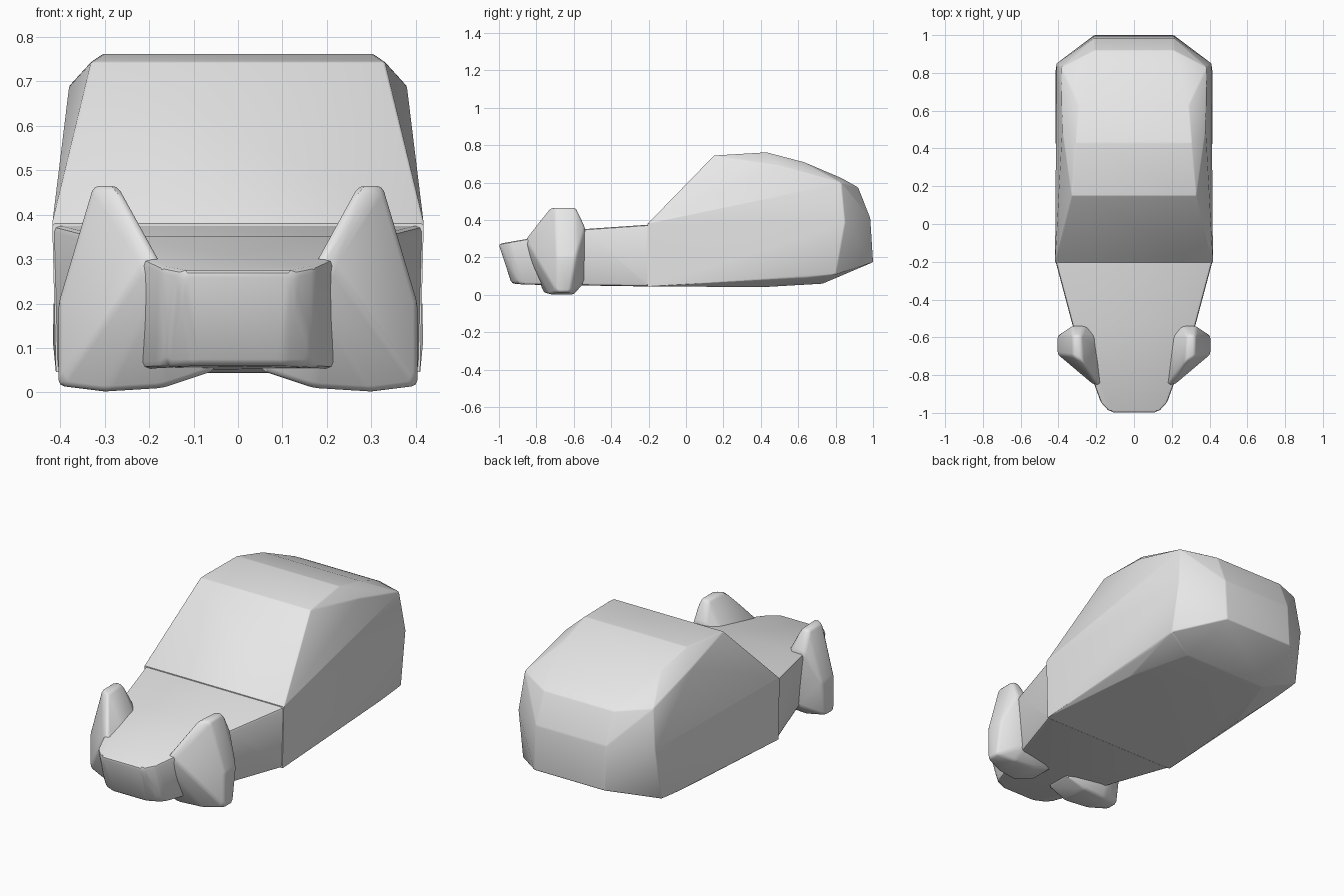
import bpy, bmesh, math
from mathutils import Vector

if "Cube" in bpy.data.objects:
    bpy.data.objects.remove(bpy.data.objects["Cube"], do_unlink=True)

grey = bpy.data.materials.new("plain light grey")
grey.use_nodes = True
grey.diffuse_color = (0.8, 0.8, 0.8, 1)
grey.node_tree.nodes["Principled BSDF"].inputs["Base Color"].default_value = (0.8, 0.8, 0.8, 1)


def hull_part(name, points, radius, mirrored=True, keep=None, crease=14):
    """Faceted shell around the points, with rounded edges except those kept sharp."""
    pts = [Vector(p) for p in points]
    if mirrored:
        pts += [Vector((-p.x, p.y, p.z)) for p in pts]
    bm = bmesh.new()
    for p in pts:
        bm.verts.new(p)
    result = bmesh.ops.convex_hull(bm, input=bm.verts[:])
    loose = {v for v in result["geom_interior"] + result["geom_unused"]
             if isinstance(v, bmesh.types.BMVert)}
    bmesh.ops.delete(bm, geom=list(loose), context="VERTS")
    bmesh.ops.dissolve_limit(bm, angle_limit=math.radians(4), verts=bm.verts[:], edges=bm.edges[:])
    bmesh.ops.recalc_face_normals(bm, faces=bm.faces[:])
    edges = [e for e in bm.edges if e.calc_face_angle(0) > math.radians(crease)
             and not (keep and all(keep(v.co) for v in e.verts))]
    bmesh.ops.bevel(bm, geom=edges, offset=radius, offset_type="OFFSET", segments=2,
                    profile=0.5, affect="EDGES", clamp_overlap=True)
    mesh = bpy.data.meshes.new(name)
    bm.to_mesh(mesh)
    bm.free()
    mesh.materials.append(grey)
    obj = bpy.data.objects.new(name, mesh)
    bpy.context.collection.objects.link(obj)
    bpy.ops.object.select_all(action="DESELECT")
    obj.select_set(True)
    bpy.context.view_layer.objects.active = obj
    bpy.ops.object.shade_smooth_by_angle(angle=math.radians(35))
    return obj


# Cabin: windscreen, roof, sides, wrapped tail and floor
cabin = [
    (0.418, -0.205, 0.38), (0.41, -0.205, 0.045),
    (0.33, 0.15, 0.745), (0.305, 0.43, 0.762), (0.38, 0.5, 0.69),
    (0.29, 0.63, 0.71), (0.385, 0.83, 0.6), (0.24, 0.83, 0.625),
    (0.21, 0.92, 0.575), (0.21, 0.985, 0.41), (0.21, 1.0, 0.175),
    (0.41, 0.85, 0.39), (0.417, 0.8, 0.11), (0.41, 0.63, 0.09),
    (0.25, 0.73, 0.06), (0.36, 0.4, 0.04),
]
hull_part("cabin", cabin, 0.015, keep=lambda c: c.y < -0.2)

# Bonnet tapering forward into the chamfered nose
bonnet = [
    (0.414, -0.205, 0.375), (0.405, -0.205, 0.045),
    (0.325, -0.54, 0.352), (0.3, -0.54, 0.05),
    (0.21, -0.86, 0.298), (0.185, -0.86, 0.055),
    (0.175, -0.95, 0.283), (0.165, -0.9, 0.06),
    (0.125, -1.002, 0.272), (0.1, -0.932, 0.06),
]
hull_part("bonnet_and_nose", bonnet, 0.015, keep=lambda c: c.y > -0.22)

# Peaked front fenders, one per side
fender = [
    (0.27, -0.73, 0.465), (0.325, -0.7, 0.465), (0.28, -0.59, 0.465), (0.325, -0.59, 0.465),
    (0.26, -0.54, 0.36), (0.33, -0.54, 0.36), (0.28, -0.54, 0.07),
    (0.404, -0.69, 0.2), (0.404, -0.59, 0.2), (0.404, -0.69, 0.015), (0.404, -0.62, 0.015),
    (0.18, -0.855, 0.3), (0.21, -0.855, 0.29), (0.19, -0.84, 0.2),
    (0.17, -0.76, 0.01), (0.3, -0.73, 0.002), (0.17, -0.6, 0.01), (0.3, -0.6, 0.002),
    (0.05, -0.75, 0.05), (0.05, -0.6, 0.05),
]
for side, name in ((1, "left_fender"), (-1, "right_fender")):
    hull_part(name, [(side * x, y, z) for x, y, z in fender], 0.018, mirrored=False)
